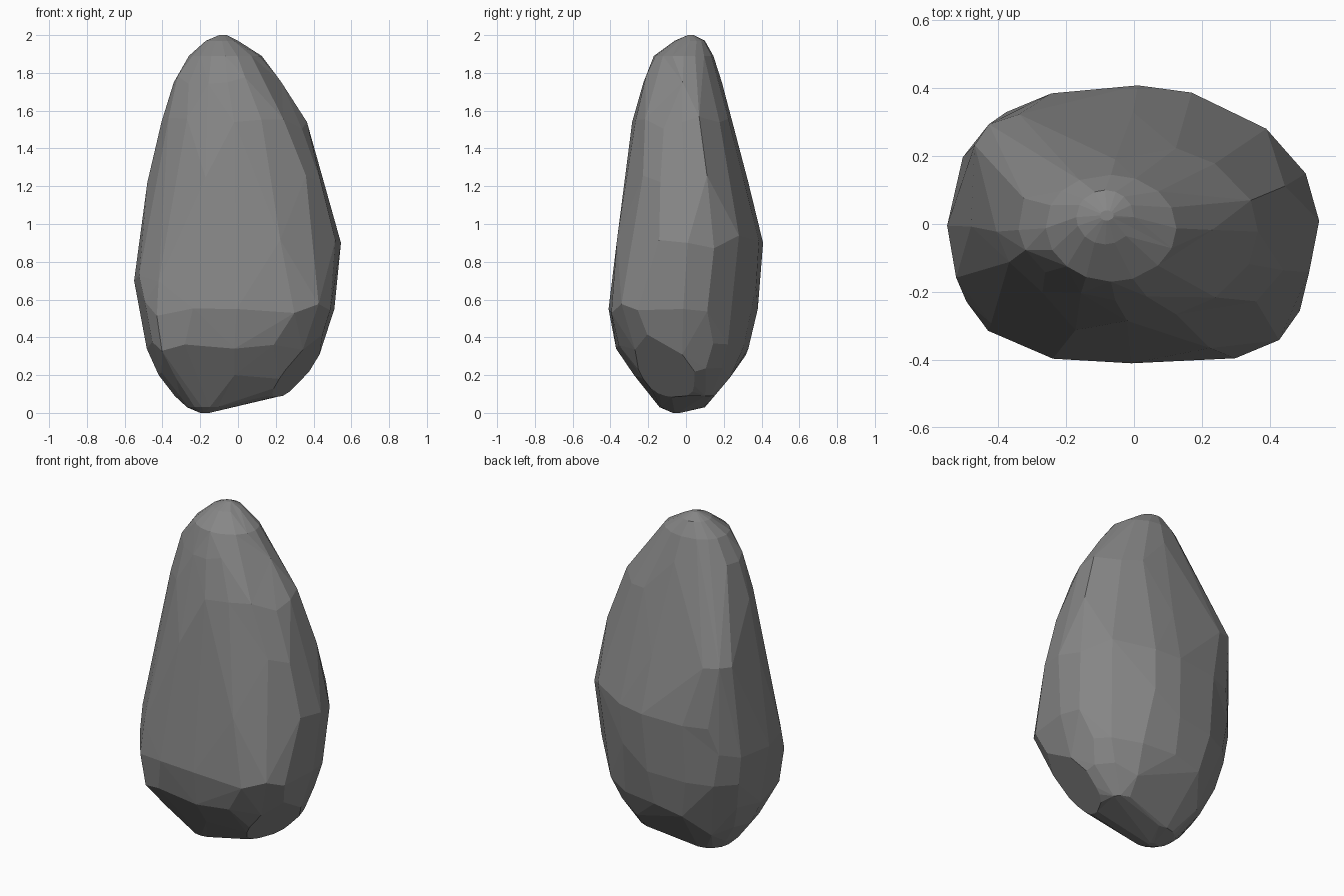
import bpy, bmesh, math, random
from mathutils import Vector

if "Cube" in bpy.data.objects:
    bpy.data.objects.remove(bpy.data.objects["Cube"])

random.seed(5)

# Height, left, right, front, back of each cross-section, then the squareness
# of its corners: back right, back left, front left, front right
RINGS = [
    (0.00, -0.20, -0.15, -0.07, -0.03, 2.0, 2.0, 2.0, 2.0),
    (0.03, -0.27, -0.03, -0.14, 0.10, 2.2, 2.0, 2.0, 2.0),
    (0.09, -0.335, 0.24, -0.19, 0.16, 4.5, 2.0, 2.2, 2.0),
    (0.20, -0.42, 0.385, -0.275, 0.24, 2.9, 2.2, 2.5, 2.2),
    (0.34, -0.483, 0.445, -0.37, 0.33, 2.3, 2.4, 3.4, 2.8),
    (0.55, -0.525, 0.51, -0.41, 0.38, 2.0, 2.4, 2.9, 3.8),
    (0.70, -0.55, 0.53, -0.405, 0.395, 1.9, 2.4, 2.3, 2.8),
    (0.90, -0.522, 0.545, -0.39, 0.408, 1.9, 2.6, 2.0, 2.2),
    (1.22, -0.48, 0.475, -0.345, 0.33, 2.0, 6.0, 1.75, 2.0),
    (1.54, -0.405, 0.365, -0.285, 0.24, 2.1, 3.4, 1.7, 2.0),
    (1.75, -0.34, 0.23, -0.225, 0.19, 2.0, 2.5, 1.7, 2.0),
    (1.89, -0.26, 0.125, -0.17, 0.145, 2.0, 2.2, 1.9, 2.0),
    (1.97, -0.17, 0.00, -0.06, 0.10, 2.0, 2.0, 2.0, 2.0),
    (2.00, -0.10, -0.06, 0.01, 0.04, 2.0, 2.0, 2.0, 2.0),
]


def ring_points(z, left, right, front, back, *powers):
    """Rounded section with irregular corners between the four extremes."""
    cx, cy = (left + right) / 2, (front + back) / 2
    for quarter, power in enumerate(powers):
        for step in (0.0, 0.25, 0.5, 0.75):
            dz = 0
            if step:
                step += random.uniform(-0.05, 0.05)
                if 0.15 < z < 1.8:
                    dz = random.uniform(-0.04, 0.04)
            a = (quarter + step) * math.pi / 2
            c, s = math.cos(a), math.sin(a)
            x = math.copysign(abs(c) ** (2 / power), c) * (right - left) / 2
            y = math.copysign(abs(s) ** (2 / power), s) * (back - front) / 2
            yield Vector((cx + x, cy + y, z + dz))


# Faceted stone body
bm = bmesh.new()
for ring in RINGS:
    for p in ring_points(*ring):
        bm.verts.new(p)
bmesh.ops.convex_hull(bm, input=bm.verts[:])
loose = [v for v in bm.verts if not v.link_faces]
bmesh.ops.delete(bm, geom=loose, context='VERTS')

# Broken-off underside at the front right
bmesh.ops.bisect_plane(bm, geom=bm.verts[:] + bm.edges[:] + bm.faces[:],
                       plane_co=(0.50, -0.285, 0.51),
                       plane_no=(0.0719, -0.0323, -0.0671),
                       clear_outer=True)
bmesh.ops.holes_fill(bm, edges=[e for e in bm.edges if e.is_boundary], sides=0)

# Merge nearly level facets into larger flat ones
bmesh.ops.dissolve_limit(bm, angle_limit=math.radians(7),
                         verts=bm.verts[:], edges=bm.edges[:])
bmesh.ops.triangulate(bm, faces=[f for f in bm.faces if len(f.verts) > 4])
bmesh.ops.recalc_face_normals(bm, faces=bm.faces[:])

mesh = bpy.data.meshes.new("standing_stone")
bm.to_mesh(mesh)
bm.free()
stone = bpy.data.objects.new("standing_stone", mesh)
bpy.context.collection.objects.link(stone)

grey = bpy.data.materials.new("stone grey")
grey.diffuse_color = (0.24, 0.24, 0.24, 1)
grey.use_nodes = True
grey.node_tree.nodes["Principled BSDF"].inputs["Base Color"].default_value = grey.diffuse_color
mesh.materials.append(grey)
